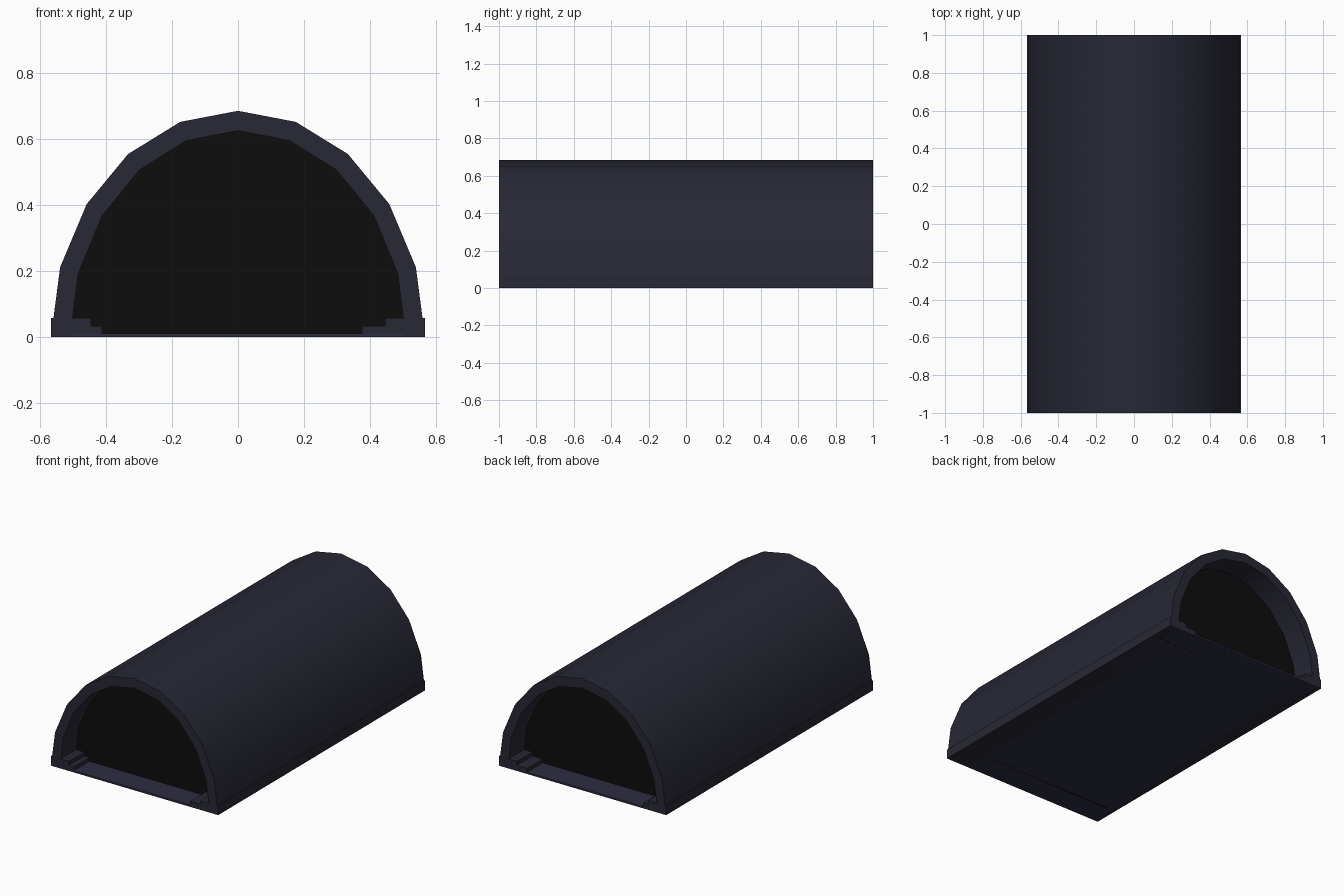
import bpy, bmesh, math

if "Cube" in bpy.data.objects:
    bpy.data.objects.remove(bpy.data.objects["Cube"])

LENGTH = 2.0


def material(name, rgb):
    m = bpy.data.materials.new(name)
    m.diffuse_color = (*rgb, 1.0)
    m.use_nodes = True
    m.node_tree.nodes["Principled BSDF"].inputs["Base Color"].default_value = m.diffuse_color
    return m


concrete = material("concrete", (0.021, 0.021, 0.036))
roadway = material("roadway", (0.026, 0.026, 0.055))
darkness = material("darkness", (0.004, 0.004, 0.004))


def extrude(name, profile, y0, y1, mat, smooth=False):
    """Extrude a closed x-z profile along y."""
    bm = bmesh.new()
    face = bm.faces.new([bm.verts.new((x, y0, z)) for x, z in profile])
    res = bmesh.ops.extrude_face_region(bm, geom=[face])
    moved = [v for v in res["geom"] if isinstance(v, bmesh.types.BMVert)]
    bmesh.ops.translate(bm, verts=moved, vec=(0, y1 - y0, 0))
    bmesh.ops.recalc_face_normals(bm, faces=bm.faces)
    mesh = bpy.data.meshes.new(name)
    bm.to_mesh(mesh)
    bm.free()
    mesh.materials.append(mat)
    obj = bpy.data.objects.new(name, mesh)
    bpy.context.collection.objects.link(obj)
    if smooth:
        bpy.ops.object.select_all(action="DESELECT")
        obj.select_set(True)
        bpy.context.view_layer.objects.active = obj
        bpy.ops.object.shade_smooth_by_angle(angle=math.radians(30))
    return obj


def arc(rx, rz, sides=10):
    return [(rx * math.cos(math.pi * i / sides), rz * math.sin(math.pi * i / sides))
            for i in range(sides + 1)]


def block(name, x0, x1, z0, z1, mat):
    return extrude(name, [(x0, z0), (x1, z0), (x1, z1), (x0, z1)],
                   -LENGTH / 2, LENGTH / 2, mat)


# Arched tunnel shell
outer, inner = arc(0.566, 0.685), arc(0.508, 0.625)
extrude("tunnel_shell", outer + inner[::-1], -LENGTH / 2, LENGTH / 2, concrete, smooth=True)

# Floor slab
block("floor", -0.565, 0.565, 0.0, 0.011, roadway)

# Side kerbs, with a lower step along each
for side, name in ((-1, "left"), (1, "right")):
    xs = sorted((side * 0.566, side * 0.445))
    block(name + "_kerb", xs[0], xs[1], 0.0, 0.058, concrete)
block("left_step", -0.445, -0.411, 0.0, 0.034, concrete)
block("right_step", 0.375, 0.445, 0.0, 0.034, concrete)

# Dark panels set back inside each mouth
for side, name in ((-1, "front"), (1, "back")):
    extrude(name + "_dark_panel", inner, side * 0.85, side * 0.84, darkness)
